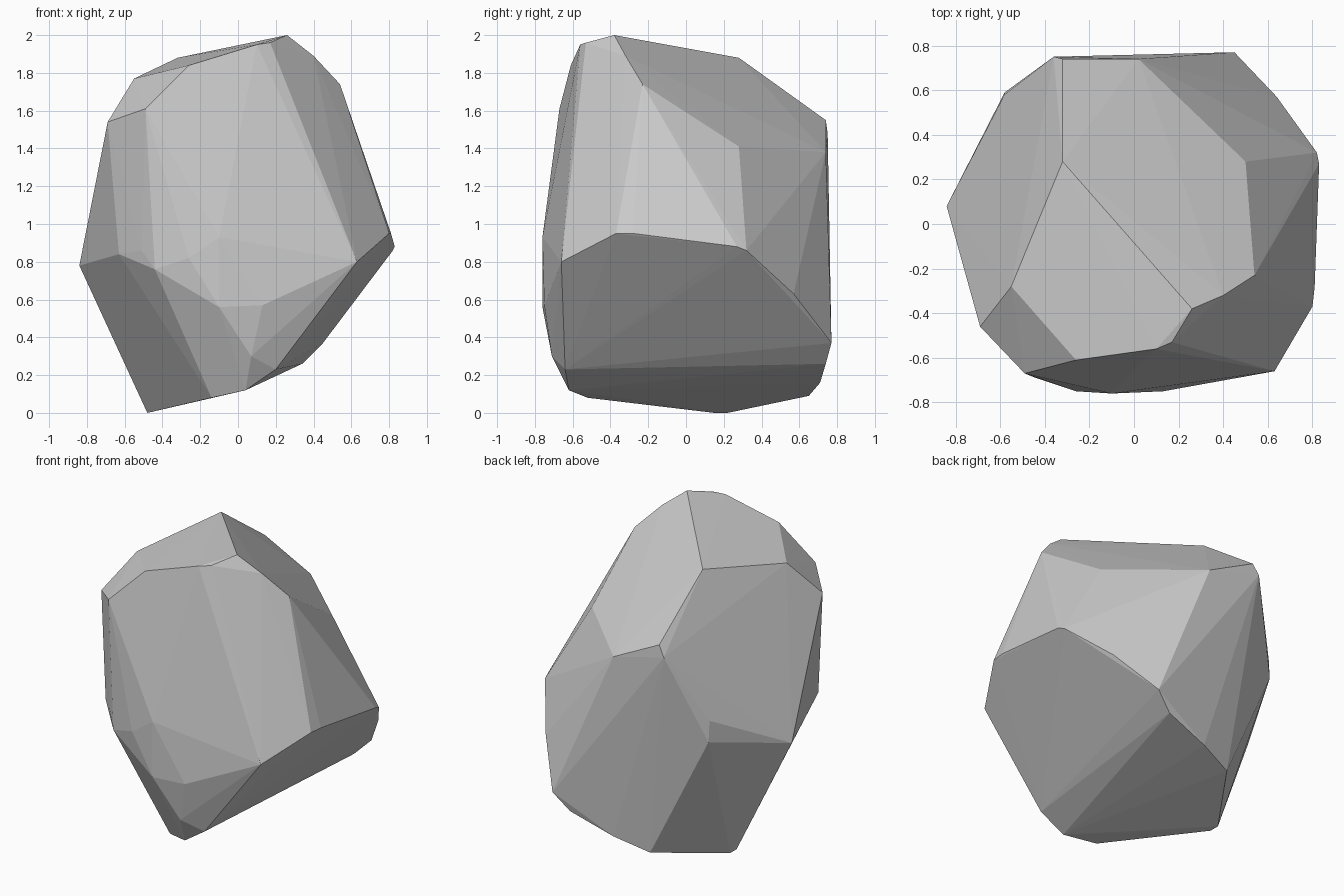
import bpy, bmesh

# Corner points of the boulder, grouped by region
crown = [(.26, -.38, 2), (.17, -.53, 1.96), (.10, -.56, 1.95), (-.26, -.61, 1.84),
         (-.55, -.28, 1.77), (-.32, .28, 1.88), (.40, -.32, 1.89), (.54, -.23, 1.74)]
shoulder = [(-.69, -.46, 1.54), (-.49, -.67, 1.61), (-.32, .74, 1.55), (-.36, .75, 1.48),
            (.02, .74, 1.38), (.50, .28, 1.41)]
waist = [(-.84, .08, .78), (-.63, -.50, .84), (-.51, -.63, .86), (-.44, -.69, .76),
         (-.26, -.75, .82), (-.10, -.76, .93), (-.10, -.76, .56), (.13, -.75, .57),
         (.63, -.66, .80), (.80, -.37, .95), (.81, -.28, .95), (.83, .27, .88),
         (.82, .32, .86), (.64, .57, .63), (-.58, .59, .91), (-.58, .58, 1.05)]
base = [(.45, .77, .37), (.34, .74, .26), (.20, -.64, .23), (.07, -.71, .30),
        (.04, -.62, .12), (-.14, -.52, .08), (-.48, .15, 0), (-.48, .22, 0),
        (-.19, .65, .09), (.04, .71, .16)]

# Wrap the points in a convex hull for the faceted boulder
bm = bmesh.new()
for p in crown + shoulder + waist + base:
    bm.verts.new(p)
hull = bmesh.ops.convex_hull(bm, input=bm.verts)
loose = [v for v in bm.verts if not v.link_faces]
bmesh.ops.delete(bm, geom=loose, context='VERTS')
bmesh.ops.recalc_face_normals(bm, faces=bm.faces)

mesh = bpy.data.meshes.new("boulder")
bm.to_mesh(mesh)
bm.free()
boulder = bpy.data.objects.new("boulder", mesh)
bpy.context.collection.objects.link(boulder)
